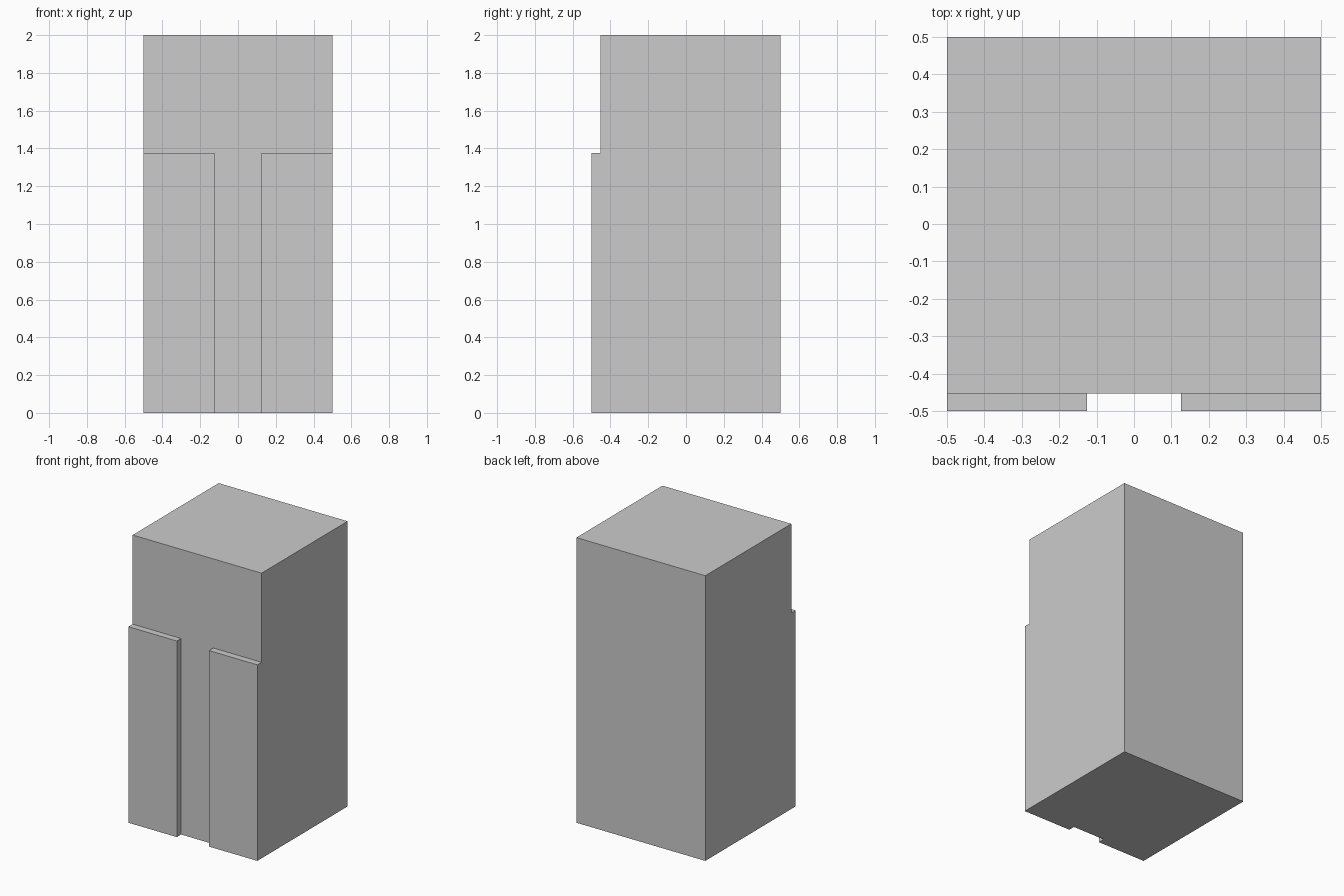
import bpy
import bmesh
from mathutils import Matrix, Vector

if "Cube" in bpy.data.objects:
    bpy.data.objects.remove(bpy.data.objects["Cube"])


def box(name, lo, hi):
    """Flat-shaded box between two opposite corners."""
    lo, hi = Vector(lo), Vector(hi)
    bm = bmesh.new()
    bmesh.ops.create_cube(
        bm, size=1,
        matrix=Matrix.Translation((lo + hi) / 2) @ Matrix.Diagonal((*(hi - lo), 1)))
    mesh = bpy.data.meshes.new(name)
    bm.to_mesh(mesh)
    bm.free()
    obj = bpy.data.objects.new(name, mesh)
    bpy.context.collection.objects.link(obj)
    return obj


FRONT = -0.453   # front face of the main block

# Main upright block
box("body", (-0.5, FRONT, 0), (0.5, 0.5, 2))

# Raised front panels either side of the central channel
panels = box("front_panels", (0.125, -0.5, 0), (0.5, FRONT, 1.375))
panels.modifiers.new("Mirror", 'MIRROR').use_axis[0] = True
